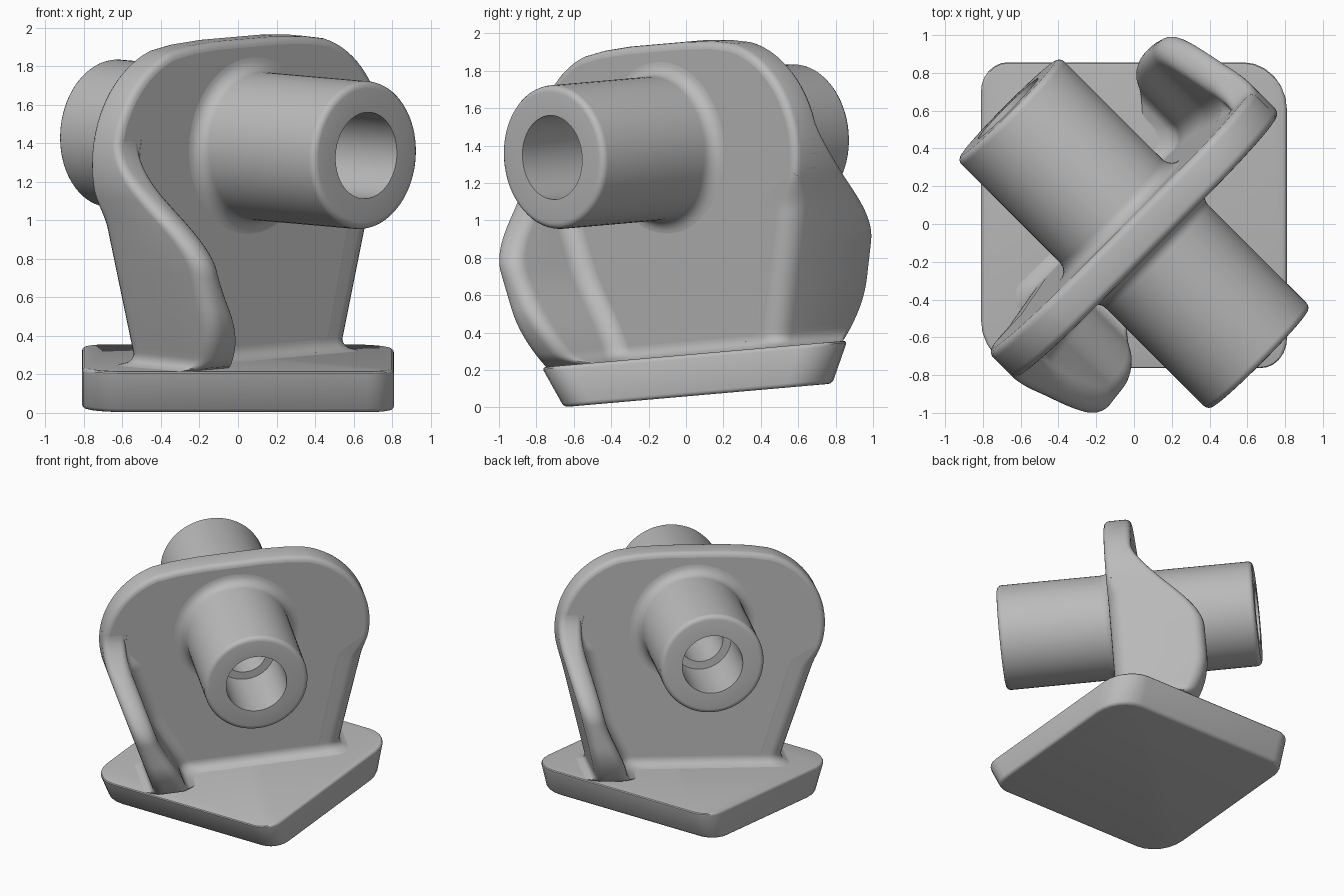
import bpy
import bmesh
from math import sin, cos, tan, pi, sqrt, radians
from mathutils import Matrix, Vector

cube = bpy.data.objects.get("Cube")
if cube:
    bpy.data.objects.remove(cube, do_unlink=True)

grey = bpy.data.materials.new("cast_grey")
grey.use_nodes = True
COLOUR = (0.5, 0.5, 0.5, 1)
grey.diffuse_color = COLOUR
grey.node_tree.nodes["Principled BSDF"].inputs["Base Color"].default_value = COLOUR

# The whole casting leans; the wall frame is (along wall, up, across wall)
LEAN = Matrix.Translation((0, 0.065, 0.065)) @ Matrix.Rotation(radians(5), 4, 'X')
k = sqrt(0.5)
WALL = LEAN @ Matrix(((k, 0, k, 0), (k, 0, -k, 0), (0, 1, 0, 0), (0, 0, 0, 1)))

BASE_TOP = 0.222
HALF = 0.1                      # half wall thickness
BORE_Z = 1.335
ARC_X, ARC_Z, ARC_R = 0.40, 1.285, 0.595
TAPER = 16


def finish(obj, matrix):
    obj.matrix_world = matrix
    obj.data.materials.clear()
    obj.data.materials.append(grey)
    bpy.ops.object.select_all(action='DESELECT')
    obj.select_set(True)
    bpy.context.view_layer.objects.active = obj
    bpy.ops.object.shade_smooth_by_angle(angle=radians(35))


def make(name, bm, matrix):
    bmesh.ops.recalc_face_normals(bm, faces=bm.faces[:])
    mesh = bpy.data.meshes.new(name)
    bm.to_mesh(mesh)
    bm.free()
    obj = bpy.data.objects.new(name, mesh)
    bpy.context.collection.objects.link(obj)
    finish(obj, matrix)


def loft(name, rings, matrix, closed=False):
    """Skin closed rings; either join last to first or cap both ends."""
    bm = bmesh.new()
    rows = [[bm.verts.new(p) for p in ring] for ring in rings]
    n = len(rows[0])
    pairs = list(zip(rows, rows[1:])) + ([(rows[-1], rows[0])] if closed else [])
    for a, b in pairs:
        for i in range(n):
            j = (i + 1) % n
            bm.faces.new((a[i], a[j], b[j], b[i]))
    if not closed:
        bm.faces.new(rows[0])
        bm.faces.new(rows[-1])
    make(name, bm, matrix)


def arc(cx, cy, r, start, end, steps):
    angles = [radians(start + (end - start) * i / steps) for i in range(steps + 1)]
    return [(cx + r * cos(a), cy + r * sin(a)) for a in angles]


# Base plate: front and back undercut, corners under the wall rounder
bm = bmesh.new()
bmesh.ops.create_cube(bm, size=1)
for v in bm.verts:
    top = v.co.z > 0
    v.co = Vector((v.co.x * 1.62, v.co.y * (1.64 if top else 1.44), BASE_TOP if top else 0))
for sign, radius in ((1, 0.23), (-1, 0.14)):
    corners = [e for e in bm.edges
               if abs(e.verts[0].co.z - e.verts[1].co.z) > 0.1
               and e.verts[0].co.x * e.verts[0].co.y * sign > 0]
    bmesh.ops.bevel(bm, geom=corners, offset=radius, segments=6, profile=0.5, affect='EDGES')
rims = [e for e in bm.edges if abs(e.verts[0].co.z - e.verts[1].co.z) < 0.01]
bmesh.ops.bevel(bm, geom=rims, offset=0.022, segments=3, profile=0.5, affect='EDGES')
make("base_plate", bm, LEAN)

# Wall plate: crowned round outline with a hole for the bore
side = [(0.55, 0.1), (0.78, 1.0)] + arc(ARC_X, ARC_Z, ARC_R, -TAPER, 74, 24)
side += [(0.42, 1.878), (0.22, 1.889)]
outline = side + [(-x, z) for x, z in reversed(side)]
hole = arc(0, BORE_Z, 0.3, 0, 350, 35)
curve = bpy.data.curves.new("wall_plate", 'CURVE')
curve.dimensions = '2D'
curve.fill_mode = 'BOTH'
BEVEL = 0.04
curve.extrude = HALF - BEVEL
curve.bevel_depth = BEVEL
curve.bevel_resolution = 3
curve.offset = -BEVEL
for pts in (outline, hole):
    spline = curve.splines.new('POLY')
    spline.points.add(len(pts) - 1)
    for p, (x, z) in zip(spline.points, pts):
        p.co = (x, z, 0, 1)
    spline.use_cyclic_u = True
wall = bpy.data.objects.new("wall_plate", curve)
bpy.context.collection.objects.link(wall)
bpy.ops.object.select_all(action='DESELECT')
bpy.context.view_layer.objects.active = wall
wall.select_set(True)
bpy.ops.object.convert(target='MESH')
finish(bpy.context.view_layer.objects.active, WALL)


# End flanges: grow out of one wall face towards the base
def reach(z):
    a = radians(TAPER)
    low = ARC_Z - ARC_R * sin(a)
    if z > low:
        return ARC_X + sqrt(ARC_R ** 2 - (z - ARC_Z) ** 2)
    return ARC_X + ARC_R * cos(a) - (low - z) * tan(a)


def smooth(u):
    u = min(1, max(0, u))
    return u * u * (3 - 2 * u)


def foot(z, size=0.07):
    u = min(1, max(0, (BASE_TOP + size - z) / size))
    return size * (1 - sqrt(1 - u * u))


def flange_section(z):
    g = foot(z)
    h = HALF - 0.0005
    d, n = reach(z) + g, h + g
    width = h + 0.49 * smooth((1.42 - z) / 0.68) - 1.2 * max(0, 0.55 - z) ** 2 - g
    inner = d - 0.17 - 0.07 * smooth((0.75 - z) / 0.45) - 2 * g
    q = 0.04 + 0.04 * smooth((1.35 - z) / 0.3)
    big = 0.04 + 0.07 * smooth((1.15 - z) / 0.2)
    r = min(0.1, max(0.002, width - n - q))
    pts = [(d - 0.32, -n)]
    pts += arc(d - big, -n + big, big, -90, 0, 6)
    pts += arc(d - q, width - q, q, 0, 90, 5)
    pts += arc(inner + q, width - q, q, 90, 180, 5)
    pts += arc(inner - r, n + r, r, 0, -90, 6)
    pts.append((d - 0.5, n))
    return pts


levels = [0.19] + [BASE_TOP + 0.014 * i for i in range(6)]
levels += [0.32 + 0.025 * i for i in range(45)]
for name, s in (("back_flange", 1), ("front_flange", -1)):
    loft(name, [[(s * d, z, -s * n) for d, n in flange_section(z)] for z in levels], WALL)

# Concave fillets where the wall meets the base
for name, s in (("front_foot_fillet", 1), ("back_foot_fillet", -1)):
    zs = [BASE_TOP + 0.07 * i / 6 for i in range(7)]
    prof = [(0.2, 0.05), (0.2, HALF + 0.07)]
    prof += [(z, HALF + foot(z)) for z in zs] + [(zs[-1], 0.05)]
    loft(name, [[(d, z, s * n) for z, n in prof] for d in (-0.5, 0.5)], WALL)

# Tube: turned profile with rounded rims, stepped bore and flared root
END, OUT, BORE, NECK, FLARE, RIM = 0.942, 0.385, 0.225, 0.165, 0.075, 0.035
half = [(NECK, 0.45), (BORE, 0.45), (BORE, END)]
half += reversed(arc(OUT - RIM, END - RIM, RIM, 0, 90, 4))
half += arc(OUT + FLARE, HALF + FLARE, FLARE, 180, 270, 6)
profile = half + [(r, -n) for r, n in reversed(half)]
SEG = 72
rings = []
for i in range(SEG):
    a = 2 * pi * i / SEG
    rings.append([(r * cos(a), BORE_Z + r * sin(a), n) for r, n in profile])
loft("bearing_tube", rings, WALL, closed=True)
